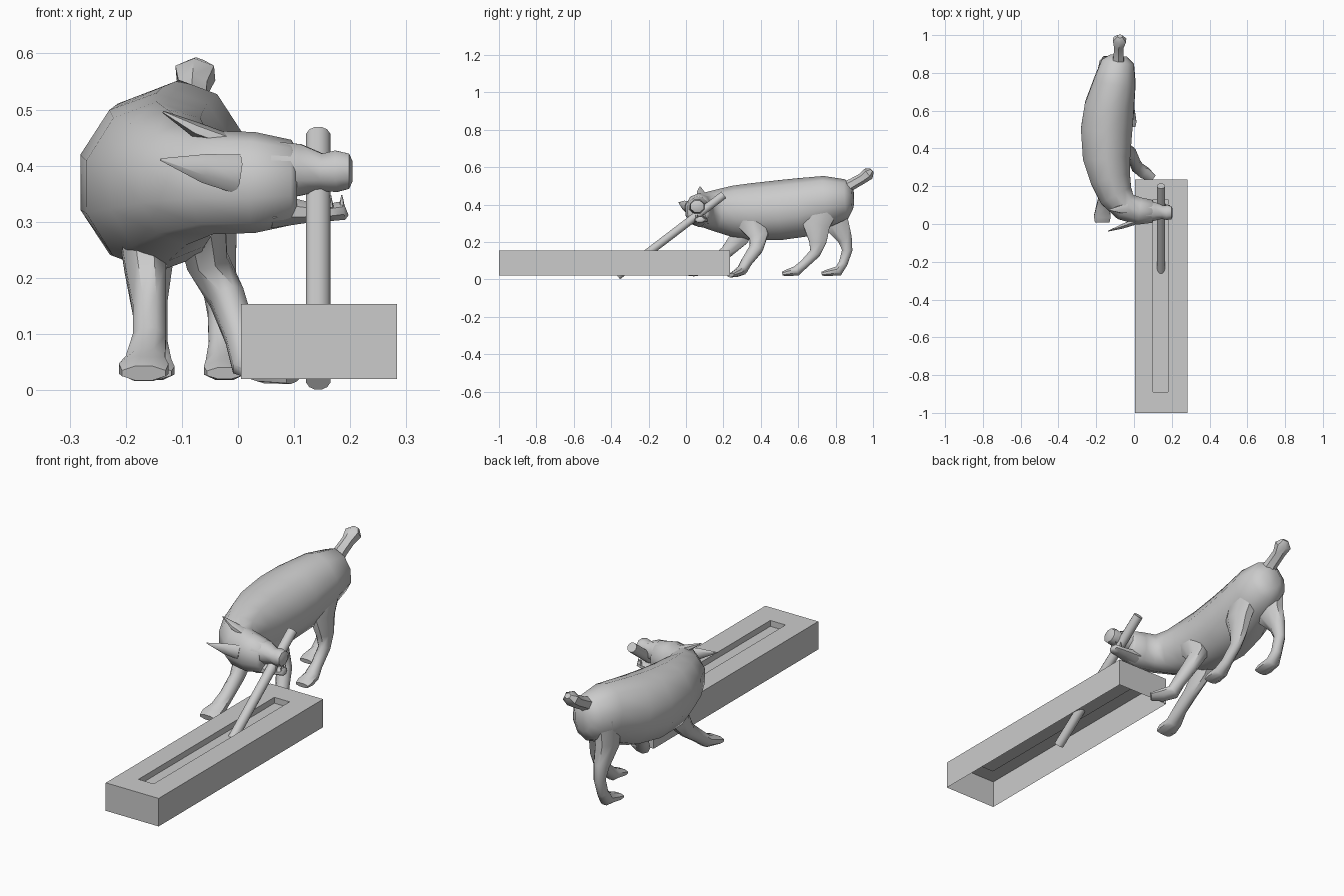
import bpy, bmesh, math
from mathutils import Vector

X, Z = Vector((1, 0, 0)), Vector((0, 0, 1))


def finish(name, bm, smooth=None):
    bmesh.ops.recalc_face_normals(bm, faces=bm.faces)
    me = bpy.data.meshes.new(name)
    bm.to_mesh(me)
    bm.free()
    ob = bpy.data.objects.new(name, me)
    bpy.context.collection.objects.link(ob)
    if smooth:
        bpy.ops.object.select_all(action='DESELECT')
        ob.select_set(True)
        bpy.context.view_layer.objects.active = ob
        bpy.ops.object.shade_smooth_by_angle(angle=math.radians(smooth))
    return ob


def loft(name, rings, n=8, ref=Z, smooth=50):
    """Skin elliptical rings (x, y, z, half width, half size along ref)."""
    bm = bmesh.new()
    pts = [Vector(r[:3]) for r in rings]
    loops = []
    for i, r in enumerate(rings):
        t = (pts[min(i + 1, len(pts) - 1)] - pts[max(i - 1, 0)]).normalized()
        b = (ref - t * t.dot(ref)).normalized()
        a = b.cross(t)
        loops.append([bm.verts.new(pts[i]
                      + a * r[3] * math.cos(2 * math.pi * (k + .5) / n)
                      + b * r[4] * math.sin(2 * math.pi * (k + .5) / n)) for k in range(n)])
    for p, q in zip(loops, loops[1:]):
        for k in range(n):
            bm.faces.new((p[k], p[(k + 1) % n], q[(k + 1) % n], q[k]))
    bm.faces.new(loops[0])
    bm.faces.new(loops[-1])
    return finish(name, bm, smooth)


# Slotted base: bottomless box whose top has a recessed slot
bm = bmesh.new()


def rect(x0, x1, y0, y1, z):
    return [bm.verts.new(p) for p in ((x0, y0, z), (x1, y0, z), (x1, y1, z), (x0, y1, z))]


levels = [rect(.005, .283, -1, .235, .02), rect(.005, .283, -1, .235, .153),
          rect(.10, .18, -.89, .13, .153), rect(.10, .18, -.89, .13, .125)]
for p, q in zip(levels, levels[1:]):
    for k in range(4):
        bm.faces.new((p[k], p[(k + 1) % 4], q[(k + 1) % 4], q[k]))
bm.faces.new(levels[-1])
finish("slotted_base", bm)

# Lever
loft("lever", [(.143, -.366, .018, .0225, .0225), (.143, .202, .452, .0225, .0225)],
     n=12, smooth=40)

# Body, neck and back of the head in one run
loft("body", [
    (-.080, .892, .43, .045, .055),
    (-.085, .860, .43, .090, .105),
    (-.100, .760, .42, .115, .135),
    (-.130, .620, .385, .138, .158),
    (-.145, .500, .370, .143, .160),
    (-.145, .350, .362, .132, .152),
    (-.125, .240, .365, .112, .135),
    (-.095, .150, .368, .095, .110),
    (-.045, .090, .370, .080, .092),
    (.030, .068, .370, .076, .090),
    (.095, .067, .370, .064, .076),
    (.105, .067, .370, .050, .060)], n=10)

# Open jaws
loft("upper_jaw", [(.06, .067, .392, .062, .056), (.11, .066, .392, .053, .050),
                   (.15, .062, .388, .038, .036), (.175, .060, .390, .042, .040),
                   (.198, .060, .390, .038, .034), (.204, .060, .390, .024, .020)])
loft("lower_jaw", [(.06, .070, .320, .050, .034), (.12, .074, .317, .040, .021),
                   (.165, .076, .317, .032, .017), (.188, .076, .320, .026, .018),
                   (.193, .076, .322, .015, .012)])
for i, (x, dy) in enumerate(((.185, -.015), (.185, .015), (.165, -.026), (.165, .026))):
    loft(f"tooth_{i}", [(x, .076 + dy, .325, .006, .006), (x, .076 + dy, .348, .001, .001)],
         n=5, ref=X)

# Ears sweeping backwards
loft("ear_low", [(.0, .010, .385, .018, .035), (-.06, -.012, .395, .014, .026),
                 (-.138, -.038, .411, .002, .002)], n=6)
loft("ear_high", [(-.01, .085, .440, .030, .014), (-.075, .078, .464, .022, .014),
                  (-.134, .075, .496, .002, .002)], n=6)

# Tail
loft("tail", [(-.085, .83, .475, .040, .040), (-.082, .89, .510, .030, .030),
              (-.080, .94, .538, .029, .029), (-.076, .975, .565, .040, .034),
              (-.074, .994, .583, .016, .014)], n=6)

# Legs: rings run from the hip or shoulder to the toes
legs = {
    "front_left_leg": [
        (-.170, .320, .34, .075, .055), (-.165, .285, .22, .055, .040),
        (-.158, .215, .145, .036, .032), (-.158, .140, .090, .030, .032),
        (-.165, .090, .050, .029, .038), (-.168, .040, .038, .024, .048),
        (-.168, .010, .030, .014, .042)],
    "front_right_leg": [
        (-.070, .330, .33, .080, .050), (-.055, .390, .230, .055, .040),
        (-.020, .375, .165, .040, .034), (.005, .325, .095, .032, .030),
        (.018, .300, .050, .030, .034), (.055, .272, .034, .021, .036),
        (.100, .240, .022, .010, .024)],
    "hind_right_leg": [
        (-.055, .740, .42, .100, .055), (-.045, .695, .290, .080, .046),
        (-.035, .705, .200, .050, .034), (-.030, .690, .140, .032, .026),
        (-.028, .630, .080, .026, .026), (-.026, .590, .045, .029, .034),
        (-.024, .540, .035, .019, .040), (-.024, .515, .030, .011, .034)],
    "hind_left_leg": [
        (-.140, .790, .42, .090, .055), (-.148, .800, .300, .075, .046),
        (-.150, .850, .215, .042, .034), (-.150, .862, .155, .030, .026),
        (-.150, .840, .085, .026, .026), (-.150, .815, .045, .029, .034),
        (-.150, .755, .035, .019, .040), (-.150, .725, .030, .011, .034)],
}
for name, rings in legs.items():
    loft(name, rings, ref=X)
